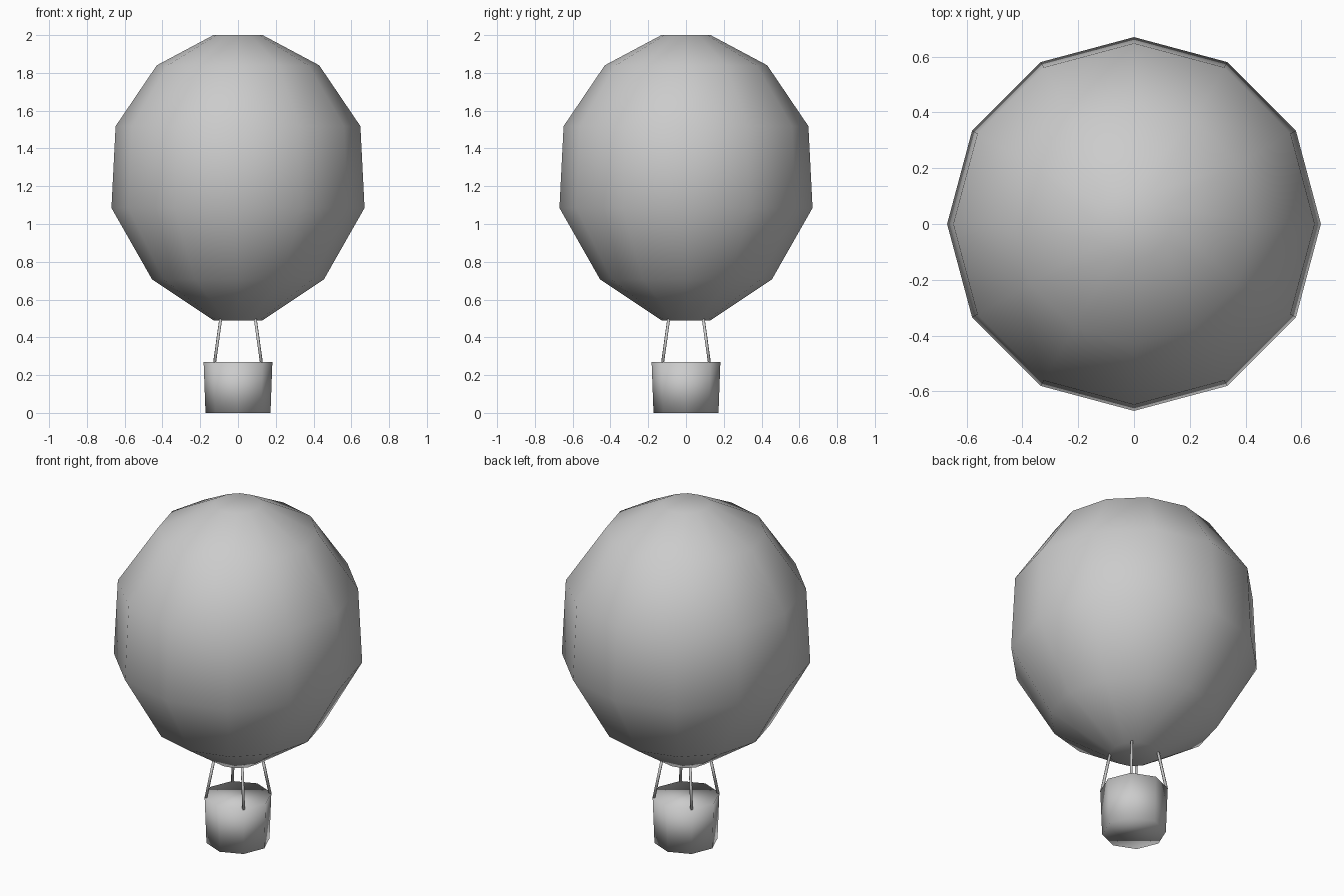
import bpy, bmesh
from math import sin, cos, pi
from mathutils import Vector

if "Cube" in bpy.data.objects:
    bpy.data.objects.remove(bpy.data.objects["Cube"])


def make_object(name, bm):
    bmesh.ops.recalc_face_normals(bm, faces=bm.faces)
    for face in bm.faces:
        face.smooth = True
    mesh = bpy.data.meshes.new(name)
    bm.to_mesh(mesh)
    bm.free()
    obj = bpy.data.objects.new(name, mesh)
    bpy.context.collection.objects.link(obj)
    return obj


def lathe(name, profile, sides):
    """Closed solid of revolution from (radius, height) points."""
    bm = bmesh.new()
    rings = []
    for r, z in profile:
        rings.append([bm.verts.new((r * cos(2 * pi * i / sides),
                                    r * sin(2 * pi * i / sides), z))
                      for i in range(sides)])
    for low, high in zip(rings, rings[1:]):
        for i in range(sides):
            j = (i + 1) % sides
            bm.faces.new((low[i], low[j], high[j], high[i]))
    bm.faces.new(rings[0])
    bm.faces.new(rings[-1])
    return make_object(name, bm)


def rope(name, start, end, radius):
    start, end = Vector(start), Vector(end)
    bm = bmesh.new()
    bmesh.ops.create_cone(bm, cap_ends=True, segments=6, radius1=radius,
                          radius2=radius, depth=(end - start).length)
    obj = make_object(name, bm)
    obj.location = (start + end) / 2
    obj.rotation_euler = (end - start).to_track_quat('Z', 'Y').to_euler()
    return obj


# Twelve-sided balloon envelope with small flat caps
lathe("envelope", [(0.13, 0.49), (0.455, 0.707), (0.67, 1.085),
                   (0.648, 1.518), (0.43, 1.84), (0.13, 2.0)], 12)

# Eight-sided basket, slightly tapered
lathe("basket", [(0.172, 0.0), (0.182, 0.27)], 8)

# Four ropes on the diagonals
for sx, side in ((-1, "left"), (1, "right")):
    for sy, end in ((-1, "front"), (1, "back")):
        rope(f"rope_{end}_{side}", (0.124 * sx, 0.124 * sy, 0.265),
             (0.092 * sx, 0.092 * sy, 0.495), 0.008)
